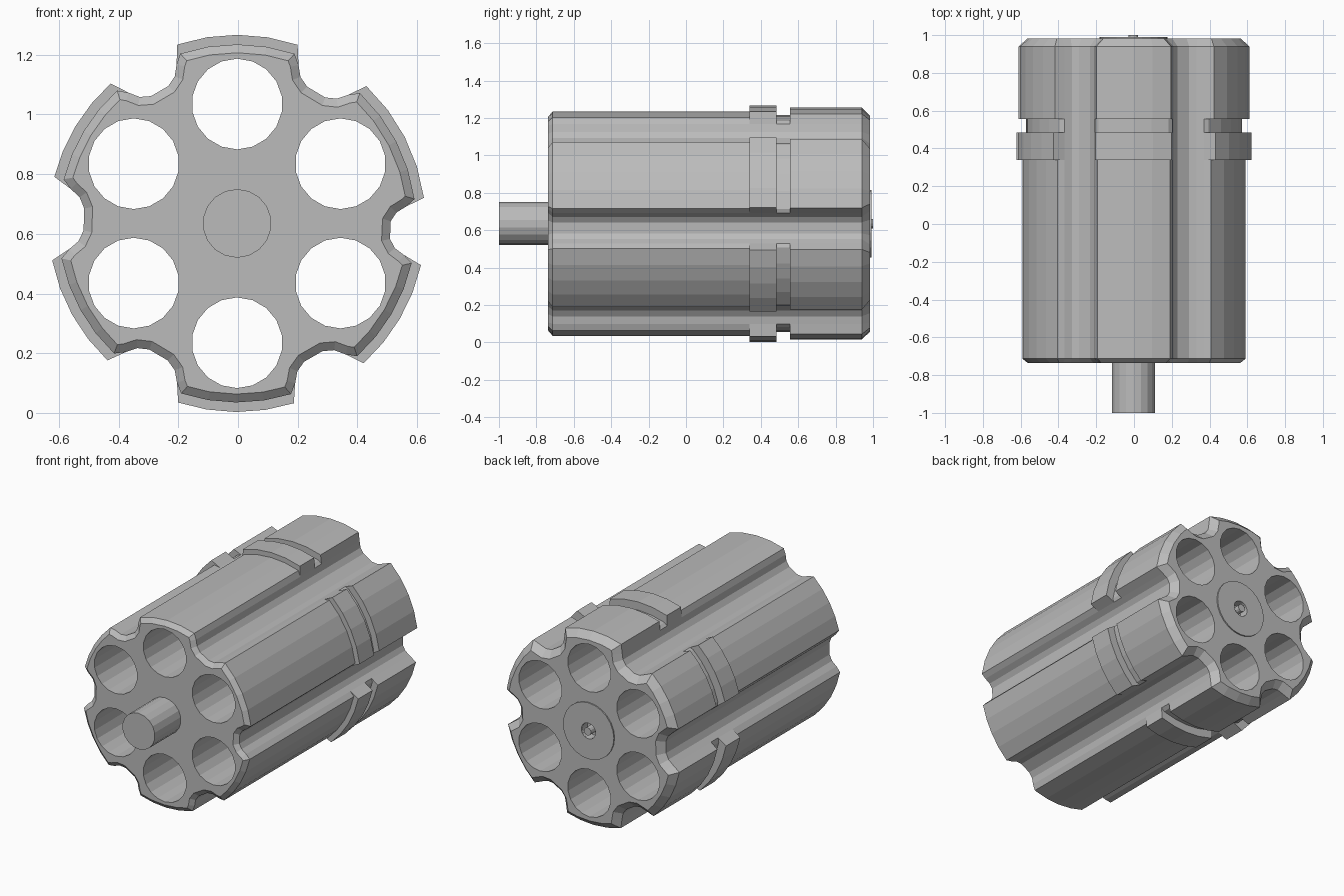
import bpy, bmesh, math
from mathutils import Matrix, Vector

if "Cube" in bpy.data.objects:
    bpy.data.objects.remove(bpy.data.objects["Cube"])

AXIS = Vector((-0.003, 0, 0.635))

steel = bpy.data.materials.new("grey steel")
steel.use_nodes = True
steel.diffuse_color = (0.5, 0.5, 0.5, 1)
steel.node_tree.nodes["Principled BSDF"].inputs["Base Color"].default_value = (0.5, 0.5, 0.5, 1)


def finish(bm, name):
    bmesh.ops.recalc_face_normals(bm, faces=bm.faces)
    mesh = bpy.data.meshes.new(name)
    bm.to_mesh(mesh)
    bm.free()
    mesh.materials.append(steel)
    obj = bpy.data.objects.new(name, mesh)
    obj.location = AXIS
    bpy.context.collection.objects.link(obj)
    return obj


def add_rod(bm, radius, y0, y1, sides, x=0, z=0):
    place = Matrix.Translation((x, (y0 + y1) / 2, z)) @ Matrix.Rotation(math.pi / 2, 4, 'X')
    bmesh.ops.create_cone(bm, cap_ends=True, segments=sides, radius1=radius,
                          radius2=radius, depth=y1 - y0, matrix=place)


# Flutes: centre angle and half width in degrees
FLUTES = [(-2.5, 10.3), (59, 12.3), (120.3, 11.8), (178.5, 12.8), (239.2, 12.6), (299.8, 12.3)]
# Flute wall: radius and share of the half width, from lip to floor
WALL = [(0.57, 0.8), (0.535, 0.62), (0.515, 0.32)]
ARC_STEPS = 4


def outline(radius, inset):
    """Fluted circle, shrunk evenly by the inset."""
    polar = []
    for i, (mid, half) in enumerate(FLUTES):
        polar += [(r, mid - half * share) for r, share in WALL]
        polar += [(r, mid + half * share) for r, share in reversed(WALL)]
        start = mid + half
        nxt, nxt_half = FLUTES[(i + 1) % len(FLUTES)]
        end = (nxt + 360 if i == len(FLUTES) - 1 else nxt) - nxt_half
        for s in range(ARC_STEPS + 1):
            polar.append((radius, start + (end - start) * s / ARC_STEPS))
    pts = [Vector((r * math.cos(math.radians(a)), r * math.sin(math.radians(a))))
           for r, a in polar]
    result = []
    for i, p in enumerate(pts):
        a = (p - pts[i - 1]).normalized()
        b = (pts[(i + 1) % len(pts)] - p).normalized()
        n = Vector((-a.y - b.y, a.x + b.x)).normalized()
        miter = max(0.6, n.dot(Vector((-a.y, a.x))))
        result.append(p + n * inset / miter)
    return result


# Fluted drum: y, outer radius, edge inset
SECTIONS = [(-0.737, 0.6, 0.028), (-0.713, 0.6, 0), (0.34, 0.6, 0), (0.34, 0.632, 0),
            (0.485, 0.632, 0), (0.485, 0.58, 0), (0.555, 0.58, 0), (0.555, 0.62, 0),
            (0.94, 0.62, 0), (0.983, 0.62, 0.042)]
bm = bmesh.new()
rings = [[bm.verts.new((p.x, y, p.y)) for p in outline(r, inset)] for y, r, inset in SECTIONS]
for a, b in zip(rings, rings[1:]):
    for i in range(len(a)):
        j = (i + 1) % len(a)
        quad = (a[i], a[j], b[j], b[i])
        bm.faces.new(quad)
bm.faces.new(rings[0])
bm.faces.new(rings[-1])
bmesh.ops.remove_doubles(bm, verts=bm.verts, dist=1e-5)
drum = finish(bm, "fluted_drum")

# Chambers and the rear pin recess
bm = bmesh.new()
for k in range(6):
    a = math.radians(30 + 60 * k)
    add_rod(bm, 0.152, -1.2, 1.2, 18, 0.4 * math.cos(a), 0.4 * math.sin(a))
add_rod(bm, 0.05, 0.93, 1.2, 16)
cutter = finish(bm, "chamber_cutter")
cutter.hide_render = True

cut = drum.modifiers.new("chambers", 'BOOLEAN')
cut.operation = 'DIFFERENCE'
cut.solver = 'EXACT'
cut.object = cutter
bpy.context.view_layer.objects.active = drum
bpy.ops.object.modifier_apply(modifier=cut.name)
bpy.data.objects.remove(cutter)

# Front axle
bm = bmesh.new()
add_rod(bm, 0.115, -1, -0.73, 18)
finish(bm, "front_axle")

# Rear plate with a central opening
bm = bmesh.new()
loop = [(0.05, 0.975), (0.18, 0.975), (0.18, 0.991), (0.05, 0.991)]
SIDES = 24
circles = [[bm.verts.new((r * math.cos(math.tau * s / SIDES), y, r * math.sin(math.tau * s / SIDES)))
            for s in range(SIDES)] for r, y in loop]
for c, circle in enumerate(circles):
    other = circles[(c + 1) % len(circles)]
    for s in range(SIDES):
        t = (s + 1) % SIDES
        bm.faces.new((circle[s], circle[t], other[t], other[s]))
finish(bm, "rear_plate")

# Rear pin
bm = bmesh.new()
add_rod(bm, 0.025, 0.92, 1, 12)
finish(bm, "rear_pin")
